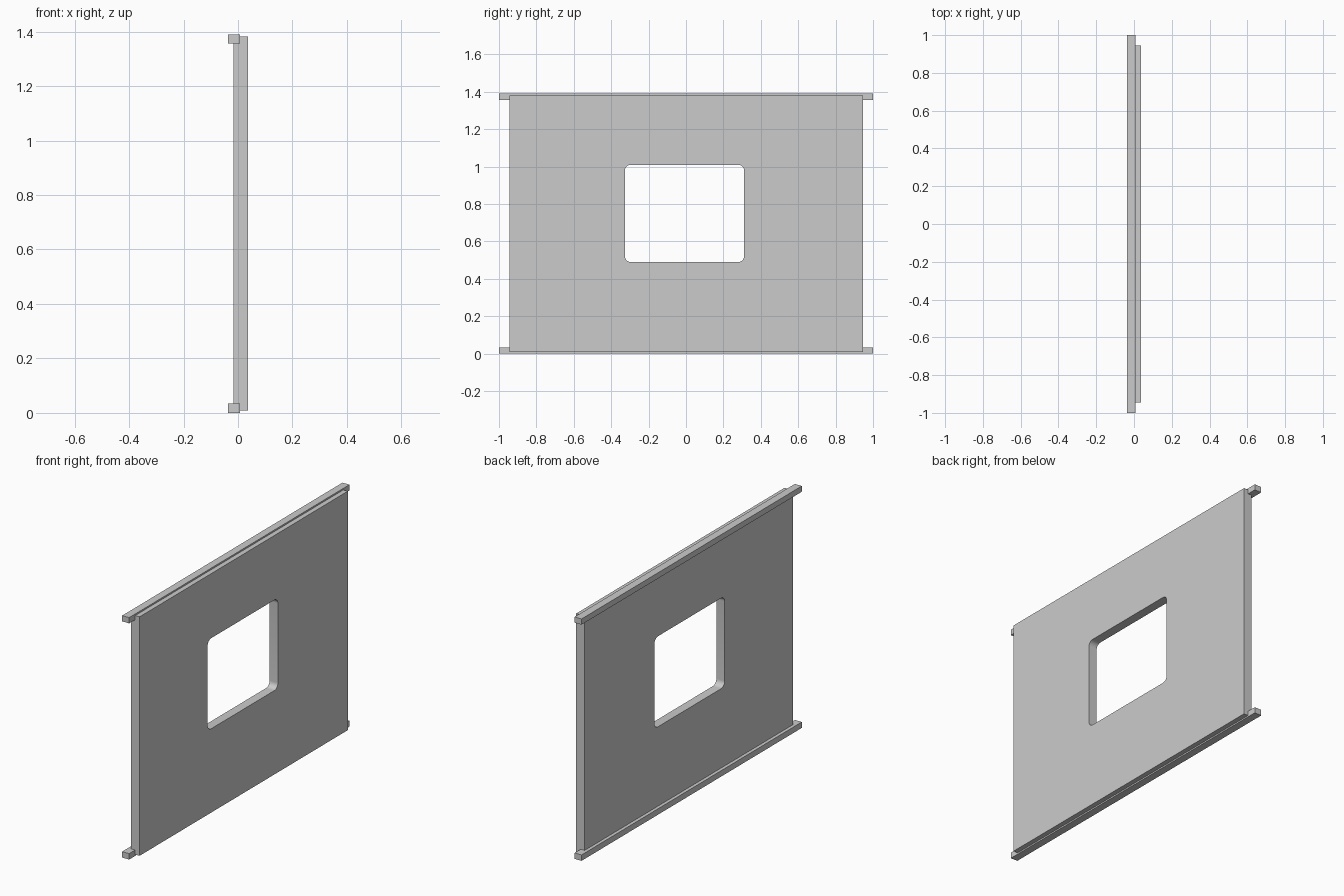
import bpy
import bmesh

if "Cube" in bpy.data.objects:
    bpy.data.objects.remove(bpy.data.objects["Cube"])


def box(name, x, y, z):
    """Box from (min, max) pairs on each axis."""
    bm = bmesh.new()
    bmesh.ops.create_cube(bm, size=1)
    for v in bm.verts:
        v.co = [lo + (c + 0.5) * (hi - lo) for c, (lo, hi) in zip(v.co, (x, y, z))]
    mesh = bpy.data.meshes.new(name)
    bm.to_mesh(mesh)
    bm.free()
    obj = bpy.data.objects.new(name, mesh)
    bpy.context.collection.objects.link(obj)
    return obj


# Wall panel
panel = box("wall_panel", (-0.017, 0.036), (-0.945, 0.945), (0.008, 1.381))

# Window cutter with rounded corners (edges running along x)
cutter = box("window_cutter", (-0.2, 0.2), (-0.327, 0.311), (0.49, 1.01))
bm = bmesh.new()
bm.from_mesh(cutter.data)
corners = [e for e in bm.edges if abs(e.verts[0].co.x - e.verts[1].co.x) > 0.1]
bmesh.ops.bevel(bm, geom=corners, offset=0.032, segments=8, profile=0.5, affect='EDGES')
bm.to_mesh(cutter.data)
bm.free()
cutter.hide_render = True
cutter.hide_viewport = True
cutter.display_type = 'WIRE'

# Window opening
cut = panel.modifiers.new("window_opening", 'BOOLEAN')
cut.operation = 'DIFFERENCE'
cut.solver = 'EXACT'
cut.object = cutter
bpy.context.view_layer.objects.active = panel
panel.select_set(True)
bpy.ops.object.modifier_apply(modifier=cut.name)
bpy.data.objects.remove(cutter)
bpy.ops.object.shade_smooth_by_angle()

# Rails along the back, top and bottom
for name, z in (("bottom_rail", (0.0, 0.034)), ("top_rail", (1.357, 1.39))):
    box(name, (-0.036, 0.008), (-1.0, 1.0), z)
